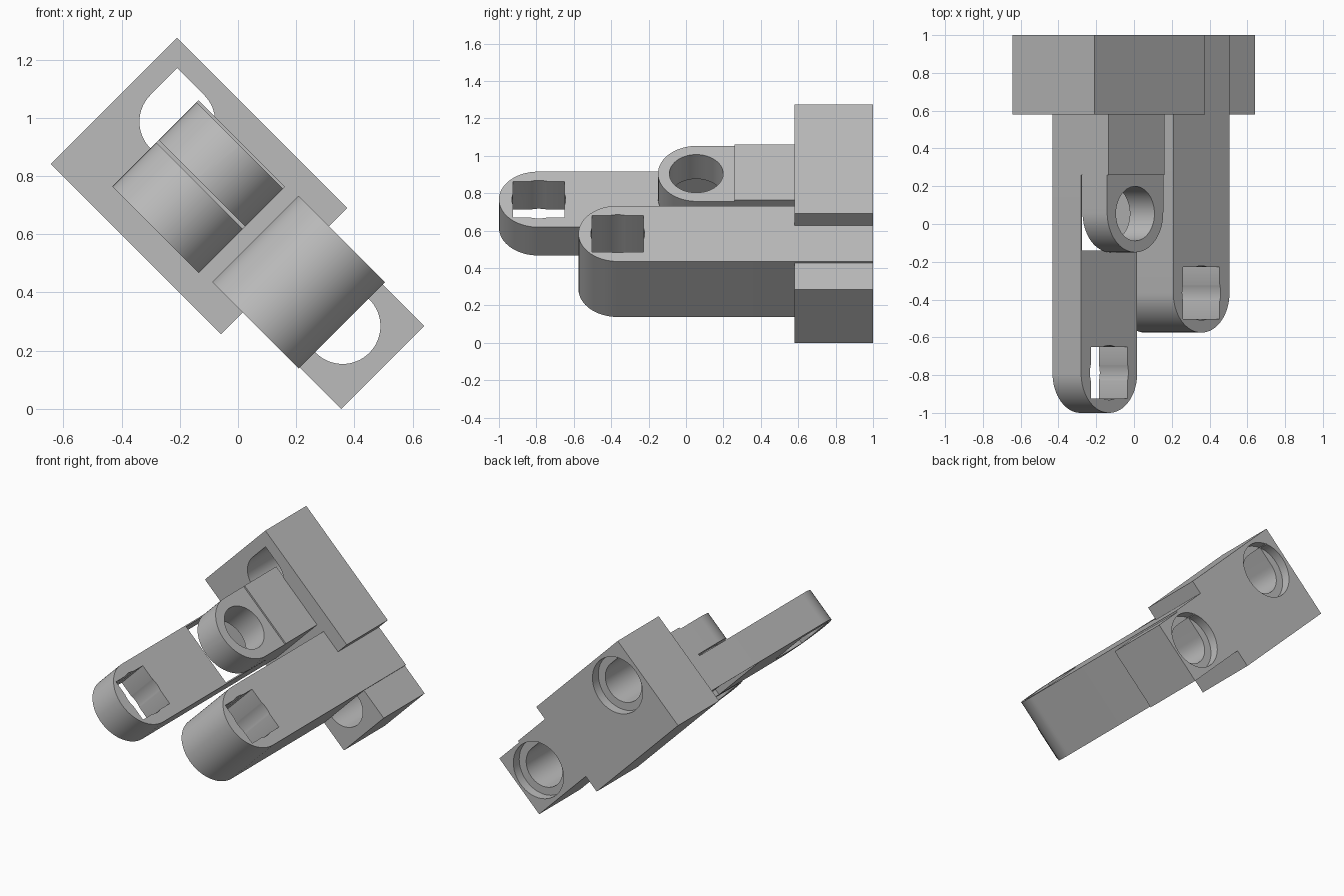
import bpy, math
from mathutils import Matrix, Vector

cube = bpy.data.objects.get("Cube")
if cube:
    bpy.data.objects.remove(cube, do_unlink=True)

grey = bpy.data.materials.new("plain_grey")
grey.use_nodes = True
GREY = (0.5, 0.5, 0.5, 1)
grey.diffuse_color = GREY
grey.node_tree.nodes["Principled BSDF"].inputs["Base Color"].default_value = GREY

# The whole assembly is tilted 45 degrees about the y axis
TILT = Matrix.Rotation(math.radians(45), 4, 'Y')


def prism(name, outline, lo, hi, along='z'):
    """Extrude a flat outline: (x, y) along z, or (x, z) along y."""
    def place(p, d):
        return TILT @ (Vector((p[0], p[1], d)) if along == 'z' else Vector((p[0], d, p[1])))
    if along == 'y':
        outline = outline[::-1]
    n = len(outline)
    verts = [place(p, lo) for p in outline] + [place(p, hi) for p in outline]
    faces = [list(range(n))[::-1], list(range(n, 2 * n))]
    faces += [[i, (i + 1) % n, (i + 1) % n + n, i + n] for i in range(n)]
    mesh = bpy.data.meshes.new(name)
    mesh.from_pydata(verts, [], faces)
    mesh.materials.append(grey)
    ob = bpy.data.objects.new(name, mesh)
    bpy.context.collection.objects.link(ob)
    return ob


def rect(x0, x1, y0, y1):
    return [(x0, y0), (x1, y0), (x1, y1), (x0, y1)]


def arc(cx, cy, r, start=0, sweep=360, steps=48):
    count = steps if sweep == 360 else steps + 1
    return [(cx + r * math.cos(math.radians(start + sweep * i / steps)),
             cy + r * math.sin(math.radians(start + sweep * i / steps))) for i in range(count)]


def finger_outline(x0, x1, tip, back):
    r = (x1 - x0) / 2
    return arc((x0 + x1) / 2, tip + r, r, 180, 180, 32) + [(x1, back), (x0, back)]


def teardrop(cx, cz, r):
    # Round hole with a pointed roof facing straight up once tilted
    return [(cx - r, cz + r)] + arc(cx, cz, r, 180, 270, 48)


def cut(ob, cutters):
    for c in cutters:
        c.hide_render = True
        mod = ob.modifiers.new("cut", 'BOOLEAN')
        mod.operation, mod.solver, mod.object = 'DIFFERENCE', 'EXACT', c
    graph = bpy.context.evaluated_depsgraph_get()
    mesh = bpy.data.meshes.new_from_object(ob.evaluated_get(graph))
    ob.modifiers.clear()
    ob.data = mesh
    for c in cutters:
        bpy.data.objects.remove(c, do_unlink=True)


def square_socket(cx, cy, lo, hi):
    # Square hole with slightly wider round relief
    h = 0.137
    return [prism("socket_cut", rect(cx - h, cx + h, cy - h, cy + h), lo, hi),
            prism("relief_cut", arc(cx, cy, 0.144), lo, hi)]


# Mounting plate: wide part and narrow end in one outline
mount = prism("mounting_plate", [
    (-1.05, 0.14), (-0.223, 0.14), (-0.223, 0.25), (0.251, 0.25),
    (0.251, 0.654), (-0.223, 0.654), (-0.223, 0.753), (-1.05, 0.753)], 0.58, 1.0, 'y')
cutters = []
for cx, cz in ((-0.845, 0.55), (0.053, 0.455)):
    cutters.append(prism("bolt_cut", teardrop(cx, cz, 0.13), 0.5, 1.1, 'y'))
    cutters.append(prism("counterbore_cut", arc(cx, cz, 0.18), 0.94, 1.1, 'y'))
cut(mount, cutters)
ridge = prism("plate_ridge", rect(-0.223, 0.05, 0.58, 1.0), 0.65, 0.665)

# Thick finger
thick = prism("thick_finger", finger_outline(-0.371, 0.05, -0.575, 0.585), 0.245, 0.665)
cut(thick, square_socket(-0.16, -0.365, 0.1, 0.8))

# Long finger, with a knuckle opening between thin side skins
long_finger = prism("long_finger", finger_outline(-0.845, -0.425, -1.0, 0.585), 0.235, 0.449)
cut(long_finger, square_socket(-0.635, -0.787, 0.1, 0.6)
    + [prism("opening_cut", rect(-0.837, -0.433, -0.14, 0.26), 0.1, 0.6)])

# Short knuckle finger, its head slightly thinner than its shank
short = prism("short_finger", finger_outline(-0.845, -0.425, -0.15, 0.585), 0.449, 0.654)
cut(short, [prism("pin_cut", arc(-0.635, 0.055, 0.144), 0.3, 0.8),
            prism("upper_step_cut", rect(-1, 0, -0.5, 0.26), 0.644, 0.8),
            prism("lower_step_cut", rect(-1, 0, -0.5, 0.26), 0.3, 0.46)])

# Smooth rounded surfaces, keep corners sharp
bpy.ops.object.select_all(action='DESELECT')
parts = [mount, ridge, thick, long_finger, short]
for ob in parts:
    ob.select_set(True)
bpy.context.view_layer.objects.active = mount
bpy.ops.object.shade_smooth_by_angle(angle=math.radians(30))
